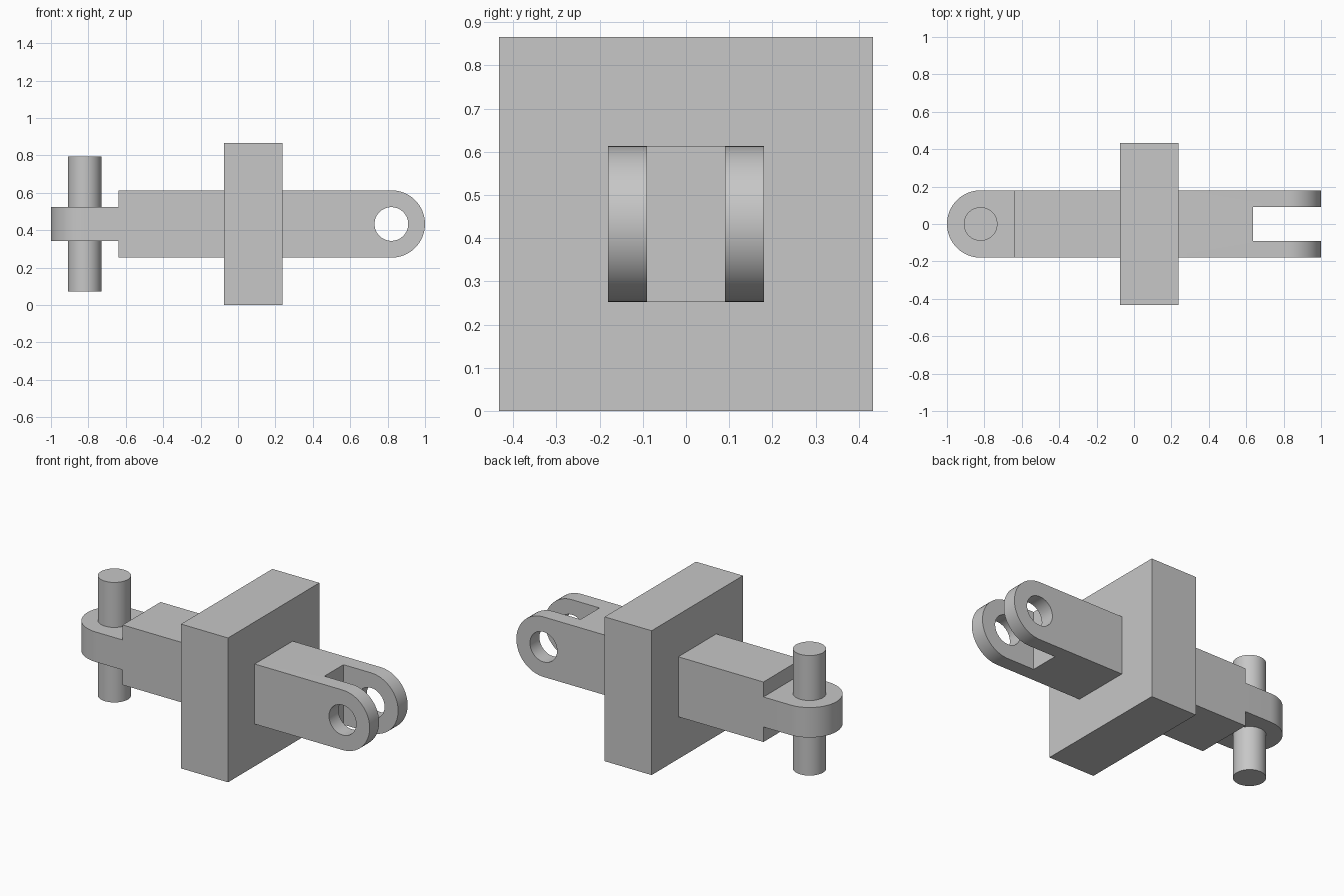
import bpy
import bmesh
import math
from mathutils import Matrix, Vector

default = bpy.data.objects.get("Cube")
if default:
    bpy.data.objects.remove(default, do_unlink=True)

MID = 0.433      # height of the long axis
HALF = 0.18      # half width of the arm
HOLE = 0.09      # pin and hole radius, also half the slot width
EYE = 0.82       # distance of pin and hole from the centre

steel = bpy.data.materials.new("light_grey")
steel.use_nodes = True
GREY = (0.57, 0.57, 0.57, 1)
steel.diffuse_color = GREY
steel.node_tree.nodes["Principled BSDF"].inputs["Base Color"].default_value = GREY


def finish(name, bm):
    bmesh.ops.recalc_face_normals(bm, faces=bm.faces)
    mesh = bpy.data.meshes.new(name)
    bm.to_mesh(mesh)
    bm.free()
    mesh.materials.append(steel)
    obj = bpy.data.objects.new(name, mesh)
    bpy.context.collection.objects.link(obj)
    return obj


def box(name, x0, x1, half_y, half_z):
    bm = bmesh.new()
    bmesh.ops.create_cube(bm, size=1)
    bmesh.ops.scale(bm, vec=(x1 - x0, 2 * half_y, 2 * half_z), verts=bm.verts)
    bmesh.ops.translate(bm, vec=((x0 + x1) / 2, 0, MID), verts=bm.verts)
    return finish(name, bm)


def cylinder(name, x, radius, depth, along_y=False):
    bm = bmesh.new()
    bmesh.ops.create_cone(bm, cap_ends=True, segments=64, radius1=radius,
                          radius2=radius, depth=depth)
    if along_y:
        bmesh.ops.rotate(bm, matrix=Matrix.Rotation(math.pi / 2, 3, 'X'), verts=bm.verts)
    bmesh.ops.translate(bm, vec=(x, 0, MID), verts=bm.verts)
    return finish(name, bm)


def round_ended_bar(name, start, thickness, turn):
    """Bar from x = start to a half-round end at x = 1, then turned by a matrix."""
    bm = bmesh.new()
    outline = [(start, -HALF)]
    for i in range(33):
        a = math.pi * (i / 32 - 0.5)
        outline.append((EYE + HALF * math.cos(a), HALF * math.sin(a)))
    outline.append((start, HALF))
    face = bm.faces.new([bm.verts.new((x, y, -thickness / 2)) for x, y in outline])
    side = bmesh.ops.extrude_face_region(bm, geom=[face])
    top = [v for v in side["geom"] if isinstance(v, bmesh.types.BMVert)]
    bmesh.ops.translate(bm, vec=(0, 0, thickness), verts=top)
    bmesh.ops.transform(bm, matrix=Matrix.Translation((0, 0, MID)) @ turn, verts=bm.verts)
    return finish(name, bm)


def cut(obj, cutter):
    mod = obj.modifiers.new(cutter.name, 'BOOLEAN')
    mod.operation = 'DIFFERENCE'
    mod.solver = 'EXACT'
    mod.object = cutter
    cutter.hide_render = True
    bpy.context.view_layer.objects.active = obj
    bpy.ops.object.modifier_apply(modifier=mod.name)
    bpy.data.objects.remove(cutter, do_unlink=True)


# Square plate in the middle
box("centre_plate", -0.075, 0.237, MID, MID)

# Forked arm with an eye hole through both prongs
fork = round_ended_bar("fork_arm", 0.1, 2 * HALF, Matrix.Rotation(math.pi / 2, 4, 'X'))
cut(fork, box("slot_cutter", 0.637, 1.2, HOLE, 0.3))
cut(fork, cylinder("hole_cutter", EYE, HOLE, 1, along_y=True))

# Square arm, flat tongue and upright pin on the other side
box("square_arm", -0.64, 0, HALF, HALF)
tongue = round_ended_bar("tongue", 0.6, 2 * HOLE, Matrix.Rotation(math.pi, 4, 'Z'))
pin = cylinder("pin", -EYE, HOLE, 4 * HALF)

# Smooth the round surfaces and keep the edges crisp
bpy.ops.object.select_all(action='DESELECT')
for obj in (fork, tongue, pin):
    obj.select_set(True)
bpy.context.view_layer.objects.active = fork
bpy.ops.object.shade_smooth_by_angle(angle=math.radians(30))
